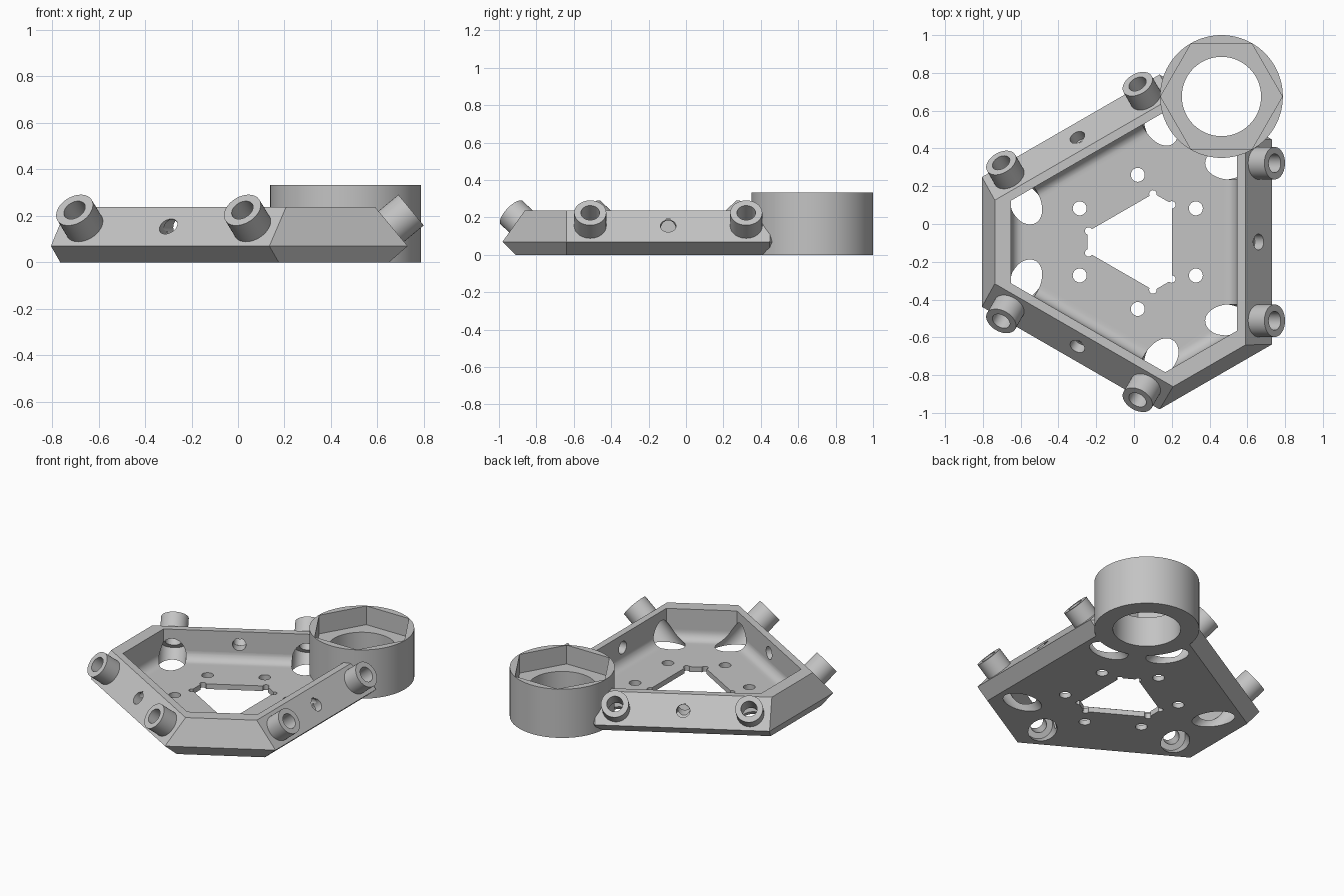
import bpy, bmesh
from math import sin, cos, radians, pi
from mathutils import Matrix, Vector

if "Cube" in bpy.data.objects:
    bpy.data.objects.remove(bpy.data.objects["Cube"])

grey = bpy.data.materials.new("plain grey")
grey.use_nodes = True
grey.diffuse_color = (0.55, 0.55, 0.55, 1)
grey.node_tree.nodes["Principled BSDF"].inputs["Base Color"].default_value = (0.55, 0.55, 0.55, 1)

CENTRE = Matrix.Translation((0.02, -0.095, 0))   # axis of threefold symmetry
TILT = radians(50.5)                             # lean of the long side faces


def make_object(name, bm):
    bmesh.ops.recalc_face_normals(bm, faces=bm.faces)
    mesh = bpy.data.meshes.new(name)
    bm.to_mesh(mesh)
    bm.free()
    mesh.materials.append(grey)
    obj = bpy.data.objects.new(name, mesh)
    bpy.context.collection.objects.link(obj)
    return obj


def cylinder(name, radius, low, high, frame, sides=40):
    bm = bmesh.new()
    bmesh.ops.create_cone(bm, cap_ends=True, segments=sides, radius1=radius, radius2=radius,
                          depth=high - low, matrix=frame @ Matrix.Translation((0, 0, (low + high) / 2)))
    return make_object(name, bm)


def hexagon(long_d, short_d):
    """Corners of a hexagon whose sides alternate between two distances from the centre."""
    points = []
    for k in range(6):
        a = k * pi / 3
        d, e = (long_d, short_d) if k % 2 == 0 else (short_d, long_d)
        q = (e - d * 0.5) / sin(pi / 3)
        points.append(Vector((d * cos(a) - q * sin(a), d * sin(a) + q * cos(a), 0)))
    return points


def loft(name, sections):
    """Stack of hexagons (long distance, short distance, height)."""
    bm = bmesh.new()
    rings = [[bm.verts.new(CENTRE @ (p + Vector((0, 0, z)))) for p in hexagon(l, s)]
             for l, s, z in sections]
    for low, high in zip(rings, rings[1:]):
        for i in range(6):
            j = (i + 1) % 6
            bm.faces.new((low[i], low[j], high[j], high[i]))
    bm.faces.new(rings[0][::-1])
    bm.faces.new(rings[-1])
    return make_object(name, bm)


def cut(target, cutter):
    cutter.hide_render = True
    mod = target.modifiers.new("cut", 'BOOLEAN')
    mod.operation, mod.solver, mod.object = 'DIFFERENCE', 'EXACT', cutter
    bpy.context.view_layer.objects.active = target
    bpy.ops.object.modifier_apply(modifier=mod.name)
    bpy.data.objects.remove(cutter)


# Tray body with bevelled outside and a filleted hollow
body = loft("tray_body", [(0.63, 0.785, 0), (0.71, 0.825, 0.07), (0.57, 0.757, 0.238)])
FLOOR, FILLET, STEPS = 0.035, 0.06, 6
hollow = []
for i in range(STEPS + 1):
    a = i / STEPS * pi / 2
    inset = FILLET * (1 - sin(a))
    hollow.append((0.525 - inset, 0.67 - inset, FLOOR + FILLET * (1 - cos(a))))
cut(body, loft("hollow_cutter", hollow + [(0.525, 0.67, 0.4)]))

# Central opening with relieved corners, and the ring of floor holes
cut(body, loft("opening_cutter", [(0.18, 0.265, -0.1), (0.18, 0.265, 0.1)]))
for p in hexagon(0.18, 0.26):
    cut(body, cylinder("relief_cutter", 0.02, -0.1, 0.1, CENTRE @ Matrix.Translation(p), 16))
for k in range(6):
    spot = Matrix.Rotation(pi / 6 + k * pi / 3, 4, 'Z') @ Vector((0.355, 0, 0))
    cut(body, cylinder("floor_hole_cutter", 0.037, -0.1, 0.1, CENTRE @ Matrix.Translation(spot), 24))

# Long sides: two hollow bosses with screw access from below, and a middle hole
parts = [body]
for k, side in enumerate(("first", "second", "third")):
    turn = CENTRE @ Matrix.Rotation(k * 2 * pi / 3, 4, 'Z')
    for end, along in (("a", -0.417), ("b", 0.417)):
        frame = turn @ Matrix.Translation((0.64, along, 0.155)) @ Matrix.Rotation(TILT, 4, 'Y')
        boss = cylinder(f"{side}_side_boss_{end}", 0.086, -0.01, 0.11, frame)
        cut(boss, cylinder("bore_cutter", 0.05, -0.1, 0.2, frame, 32))
        cut(body, cylinder("bore_cutter", 0.05, -0.1, 0.2, frame, 32))
        cut(body, cylinder("access_cutter", 0.0875, -0.42, -0.055, frame))
        parts.append(boss)
    frame = turn @ Matrix.Translation((0.64, 0, 0.155)) @ Matrix.Rotation(TILT, 4, 'Y')
    cut(body, cylinder("outer_hole_cutter", 0.042, -0.06, 0.1, frame, 32))
    frame = turn @ Matrix.Translation((0, 0, 0.15)) @ Matrix.Rotation(pi / 2, 4, 'Y')
    cut(body, cylinder("inner_hole_cutter", 0.042, 0.45, 0.61, frame, 32))

# Round holder with hexagonal recess and through hole
place = Matrix.Translation((0.463, 0.675, 0))
cut(body, cylinder("holder_seat_cutter", 0.324, -0.1, 0.5, place, 96))
holder = cylinder("round_holder", 0.325, 0, 0.333, place, 96)
hex_frame = place @ Matrix.Rotation(pi / 2, 4, 'Z')
bm = bmesh.new()
bmesh.ops.create_circle(bm, cap_ends=True, segments=6, radius=0.322)
for v in bm.verts:                                # corners point along x
    a = v.index * pi / 3
    v.co = place @ Vector((0.322 * cos(a), 0.322 * sin(a), 0.205))
grown = bmesh.ops.extrude_face_region(bm, geom=bm.faces[:])
bmesh.ops.translate(bm, vec=(0, 0, 0.3), verts=[g for g in grown["geom"] if isinstance(g, bmesh.types.BMVert)])
if len(bm.faces) < 8:
    bm.faces.new([v for v in bm.verts if v.co.z < 0.3])
cut(holder, make_object("hex_recess_cutter", bm))
cut(holder, cylinder("through_hole_cutter", 0.21, -0.1, 0.5, place, 64))
parts.append(holder)

# Smooth the round walls, keep the edges crisp
bpy.ops.object.select_all(action='DESELECT')
for part in parts:
    part.select_set(True)
bpy.context.view_layer.objects.active = body
bpy.ops.object.shade_smooth_by_angle(angle=radians(28))
